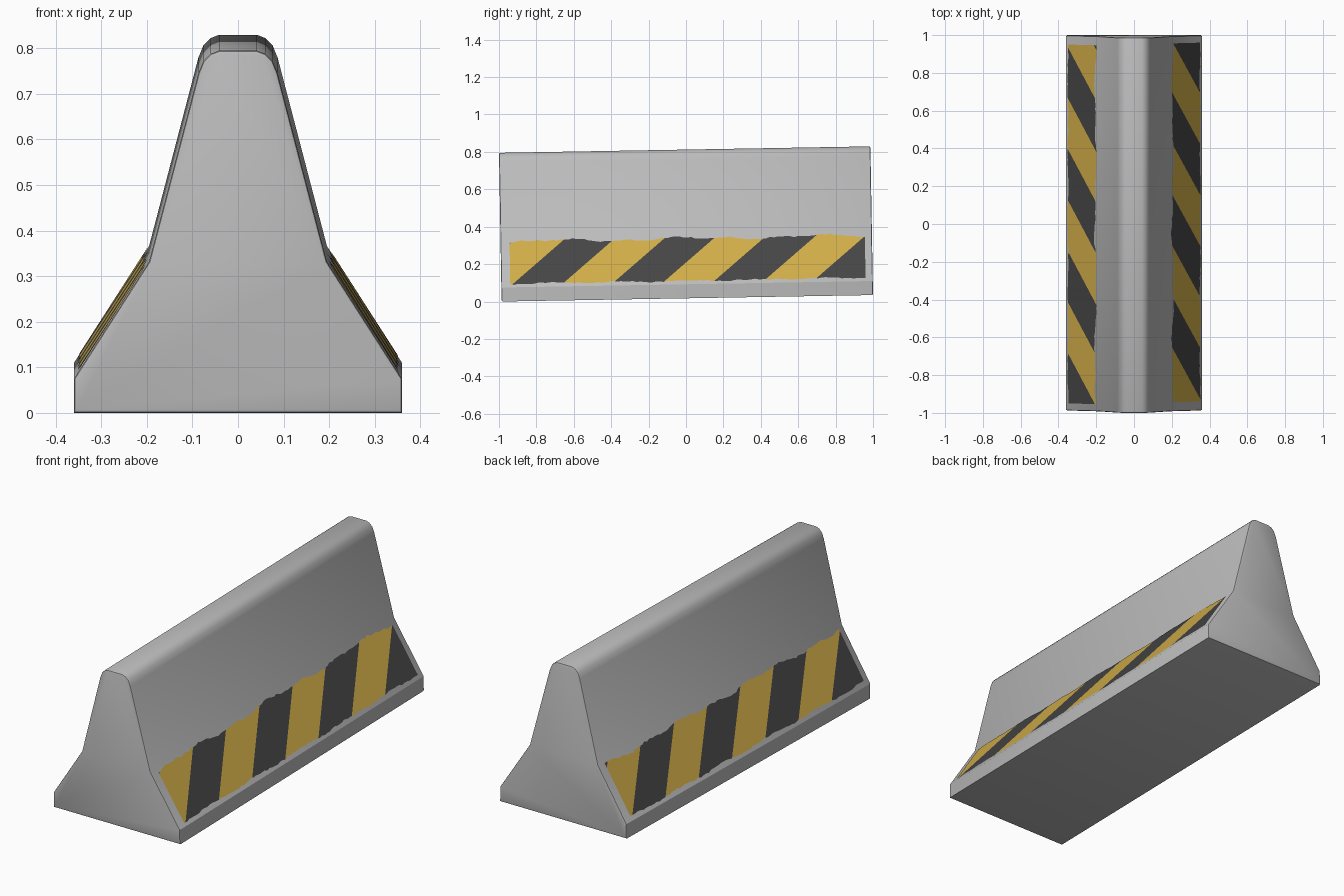
import bpy, bmesh, math, random
from mathutils import Matrix, Vector

if "Cube" in bpy.data.objects:
    bpy.data.objects.remove(bpy.data.objects["Cube"])

random.seed(4)
TILT = math.radians(1.0)
L = 1.986
H = L / 2
# barrier leans up slightly towards the back
PLACE = Matrix.Translation((0, 0.0069, H * math.sin(TILT))) @ Matrix.Rotation(TILT, 4, 'X')


def material(name, rgb):
    m = bpy.data.materials.new(name)
    m.diffuse_color = (*rgb, 1)
    m.use_nodes = True
    m.node_tree.nodes["Principled BSDF"].inputs["Base Color"].default_value = m.diffuse_color
    return m


concrete = material("concrete_grey", (0.50, 0.50, 0.50))
yellow = material("warning_yellow", (0.64, 0.42, 0.065))
black = material("warning_black", (0.06, 0.06, 0.06))


def make_object(name, bm, mats):
    bmesh.ops.transform(bm, matrix=PLACE, verts=bm.verts)
    me = bpy.data.meshes.new(name)
    bm.to_mesh(me)
    bm.free()
    for m in mats:
        me.materials.append(m)
    ob = bpy.data.objects.new(name, me)
    bpy.context.collection.objects.link(ob)
    return ob


# concrete body: half profile mirrored, extruded along y
FOOT, WAIST = (0.36, 0.075), (0.195, 0.332)
half = [(0.36, 0), FOOT, WAIST, (0.087, 0.745), (0.076, 0.772), (0.060, 0.788), (0.042, 0.795)]
profile = half + [(-x, z) for x, z in reversed(half)]
bm = bmesh.new()
front = bm.faces.new([bm.verts.new((x, -H, z)) for x, z in profile])
ext = bmesh.ops.extrude_face_region(bm, geom=[front], use_keep_orig=True)
bmesh.ops.translate(bm, vec=(0, L, 0), verts=[v for v in ext["geom"] if isinstance(v, bmesh.types.BMVert)])
bmesh.ops.recalc_face_normals(bm, faces=bm.faces)
rims = [e for e in bm.edges if abs(e.verts[0].co.y - e.verts[1].co.y) < 1e-4]
bmesh.ops.bevel(bm, geom=rims, offset=0.007, segments=2, profile=0.5, affect='EDGES')
body = make_object("barrier_body", bm, [concrete])
bpy.context.view_layer.objects.active = body
body.select_set(True)
bpy.ops.object.shade_smooth_by_angle(angle=math.radians(30))

# worn hazard paint: thin ragged strip on the slope, cut into slanted stripes
foot = Vector((FOOT[0], 0, FOOT[1]))
slope = Vector((WAIST[0], 0, WAIST[1])) - foot
normal = Vector((slope.z, 0, -slope.x)).normalized()
PERIOD, Y0, Y1, T0, T1 = 0.54, -0.945, 0.955, 0.07, 0.95


def on_slope(y, t):
    return foot + slope * t + normal * 0.0015 + Vector((0, y, 0))


def paint(name, turn):
    bm = bmesh.new()
    n, rows = 90, []
    p = random.uniform(0, 6)
    for i in range(n + 1):
        y = Y0 + (Y1 - Y0) * i / n
        wave = 0.022 * math.sin(9 * y + p) + 0.018 * math.sin(23 * y + 2 * p)
        top = T1 + wave + random.uniform(-0.015, 0.015)
        low = T0 + 0.012 * math.sin(17 * y + p) + random.uniform(-0.012, 0.012)
        rows.append([bm.verts.new(on_slope(y, low)), bm.verts.new(on_slope(y, top))])
    for a, b in zip(rows, rows[1:]):
        bm.faces.new((a[0], b[0], b[1], a[1]))
    # stripe borders run from (y, low) to (y + half period, high)
    for k in range(-1, 8):
        a = on_slope(-0.93 + k * PERIOD / 2, T0)
        b = on_slope(-0.93 + (k + 1) * PERIOD / 2, T1)
        bmesh.ops.bisect_plane(bm, geom=bm.verts[:] + bm.edges[:] + bm.faces[:], dist=1e-5,
                               plane_co=a, plane_no=(b - a).cross(normal))
    for f in bm.faces:
        c = f.calc_center_median()
        t = (c - foot).dot(slope) / slope.length_squared
        s = (c.y + 0.93) / (PERIOD / 2) - (t - T0) / (T1 - T0)
        f.material_index = 1 if math.floor(s) % 2 == 0 else 0
    bmesh.ops.recalc_face_normals(bm, faces=bm.faces)
    if bm.faces[:][0].normal.dot(normal) < 0:
        bmesh.ops.reverse_faces(bm, faces=bm.faces)
    bmesh.ops.transform(bm, matrix=Matrix.Rotation(turn, 4, 'Z'), verts=bm.verts)
    make_object(name, bm, [yellow, black])


paint("hazard_stripes_right", 0)
paint("hazard_stripes_left", math.pi)
